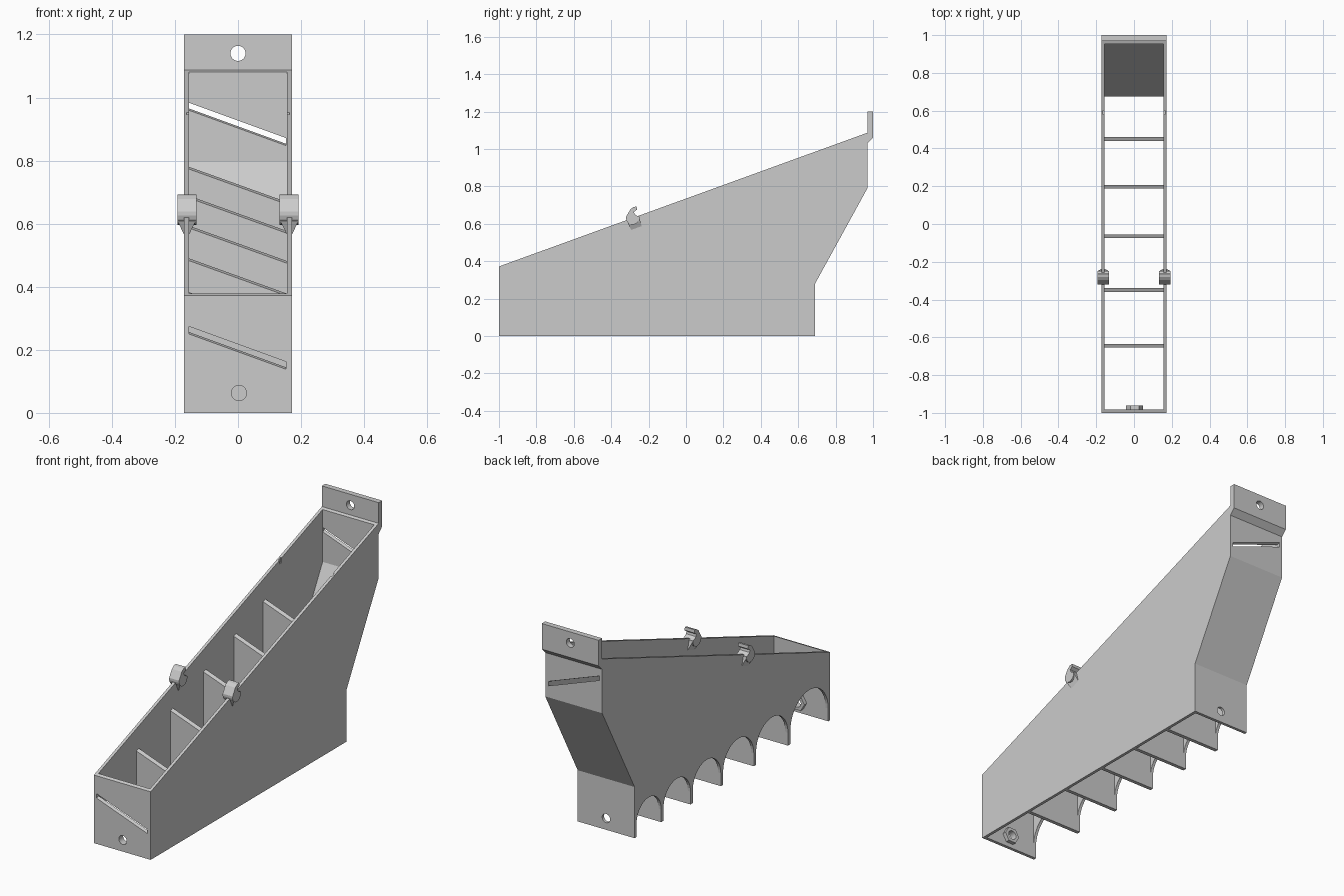
import bpy, bmesh, math
from mathutils import Vector

if "Cube" in bpy.data.objects:
    bpy.data.objects.remove(bpy.data.objects["Cube"])

W = 0.172            # half width of the trough
T = 0.016            # wall thickness
SLOPE = 0.363        # pitch of the rim

grey = bpy.data.materials.new("plain grey")
grey.diffuse_color = (0.6, 0.6, 0.6, 1)
grey.use_nodes = True
grey.node_tree.nodes["Principled BSDF"].inputs["Base Color"].default_value = grey.diffuse_color


def loft(name, a, b):
    """Closed solid between two matching rings of points."""
    bm = bmesh.new()
    ra = [bm.verts.new(p) for p in a]
    rb = [bm.verts.new(p) for p in b]
    n = len(ra)
    bm.faces.new(ra)
    bm.faces.new(rb[::-1])
    for i in range(n):
        j = (i + 1) % n
        bm.faces.new((ra[j], ra[i], rb[i], rb[j]))
    bmesh.ops.recalc_face_normals(bm, faces=bm.faces)
    me = bpy.data.meshes.new(name)
    bm.to_mesh(me)
    bm.free()
    me.materials.append(grey)
    ob = bpy.data.objects.new(name, me)
    bpy.context.collection.objects.link(ob)
    return ob


def side_prism(name, yz, x0, x1):
    return loft(name, [(x0, y, z) for y, z in yz], [(x1, y, z) for y, z in yz])


def rod(name, x, z, r, y0, y1, sides=32):
    ring = [(x + r * math.cos(2 * math.pi * i / sides),
             z + r * math.sin(2 * math.pi * i / sides)) for i in range(sides)]
    return loft(name, [(u, y0, v) for u, v in ring], [(u, y1, v) for u, v in ring])


def combine(ob, other, op='DIFFERENCE'):
    m = ob.modifiers.new(op.lower(), 'BOOLEAN')
    m.operation, m.object, m.solver = op, other, 'EXACT'
    with bpy.context.temp_override(object=ob, active_object=ob, selected_objects=[ob]):
        bpy.ops.object.modifier_apply(modifier=m.name)
    bpy.data.objects.remove(other)


# Trough shell with the hanging flange at the back
shell = side_prism("trough_shell", [
    (-1, 0), (0.69, 0), (0.69, 0.28), (0.97, 0.79), (0.97, 1.03), (1, 1.06),
    (1, 1.2), (0.97, 1.2), (0.97, 1.087), (-1, 0.372)], -W, W)
combine(shell, side_prism("hollow", [
    (-0.983, -0.1), (0.674, -0.1), (0.674, 0.285), (0.954, 0.795),
    (0.954, 1.4), (-0.983, 1.4)], -W + T, W - T))

# Sloping slot through the front and back walls, tilted from left to right
def slot_ring(y):
    z = 0.25 + SLOPE * (y + 1)
    return [(-0.155, y, z), (0.153, y, z - 0.112), (0.153, y, z - 0.088), (-0.155, y, z + 0.024)]

combine(shell, loft("slot", slot_ring(-1.1), slot_ring(1.1)))

# Arched openings along the bottom of the left wall, one for each bay
dividers = [-0.645, -0.35, -0.065, 0.197, 0.45]
edges = [-0.993] + dividers + [0.684]
for a, b in zip(edges, edges[1:]):
    a, b = a + 0.01, b - 0.01
    c, r = (a + b) / 2, (b - a) / 2
    arch = [(a, -0.1), (b, -0.1)]
    arch += [(c + r * math.cos(math.pi * i / 20), 0.07 + r * math.sin(math.pi * i / 20))
             for i in range(21)]
    combine(shell, side_prism("arch", arch, -0.3, -W + T + 0.004))

# Hexagonal nut seat inside the front wall, then the screw holes
combine(shell, rod("nut_seat", 0.003, 0.063, 0.045, -0.99, -0.962, 6), 'UNION')
combine(shell, rod("front_hole", 0.003, 0.063, 0.024, -1.1, -0.9))
combine(shell, rod("back_hole", 0.0, 0.063, 0.024, 0.6, 0.8))
combine(shell, rod("flange_hole", 0.0, 1.14, 0.024, 0.9, 1.1))

# Small notches in the inner edges of the rim
for s in (-1, 1):
    combine(shell, side_prism("notch", [(0.58, 0.925), (0.6, 0.925), (0.6, 1), (0.58, 1)],
                              s * (W - T - 0.01), s * (W - 0.009)))

# Cross dividers with tops that follow the slot
for y in dividers:
    def ring(v):
        z = 0.25 + SLOPE * (v + 1)
        return [(-W + 0.001, v, 0), (W - 0.004, v, 0),
                (W - 0.004, v, z - 0.116), (-W + 0.001, v, z + 0.006)]
    loft("divider", ring(y - 0.01), ring(y + 0.01))

# Hooks on both rims: curled profile above, tapering onto the wall below
hook = [(-0.285 + 0.036 * math.cos(math.radians(t)), 0.632 + 0.036 * math.sin(math.radians(t)))
        for t in range(170, 371, 20)]
hook += [(-0.262, 0.643), (-0.275, 0.652), (-0.278, 0.664), (-0.262, 0.676),
         (-0.264, 0.693), (-0.28, 0.69), (-0.297, 0.678)]
down = Vector((0.342, -0.94))     # direction from the rim into the wall
for s in (-1, 1):
    side_prism("hook", hook, s * 0.132, s * 0.192)
    def foot(depth, half, length):
        cy, cz = Vector((-0.285, 0.632)) + down * depth
        return [(s * 0.163 + i * half, cy + j * length * 0.94, cz + j * length * 0.342)
                for i, j in ((-1, -1), (1, -1), (1, 1), (-1, 1))]
    loft("hook_foot", foot(0.012, 0.029, 0.034), foot(0.058, 0.009, 0.03))
